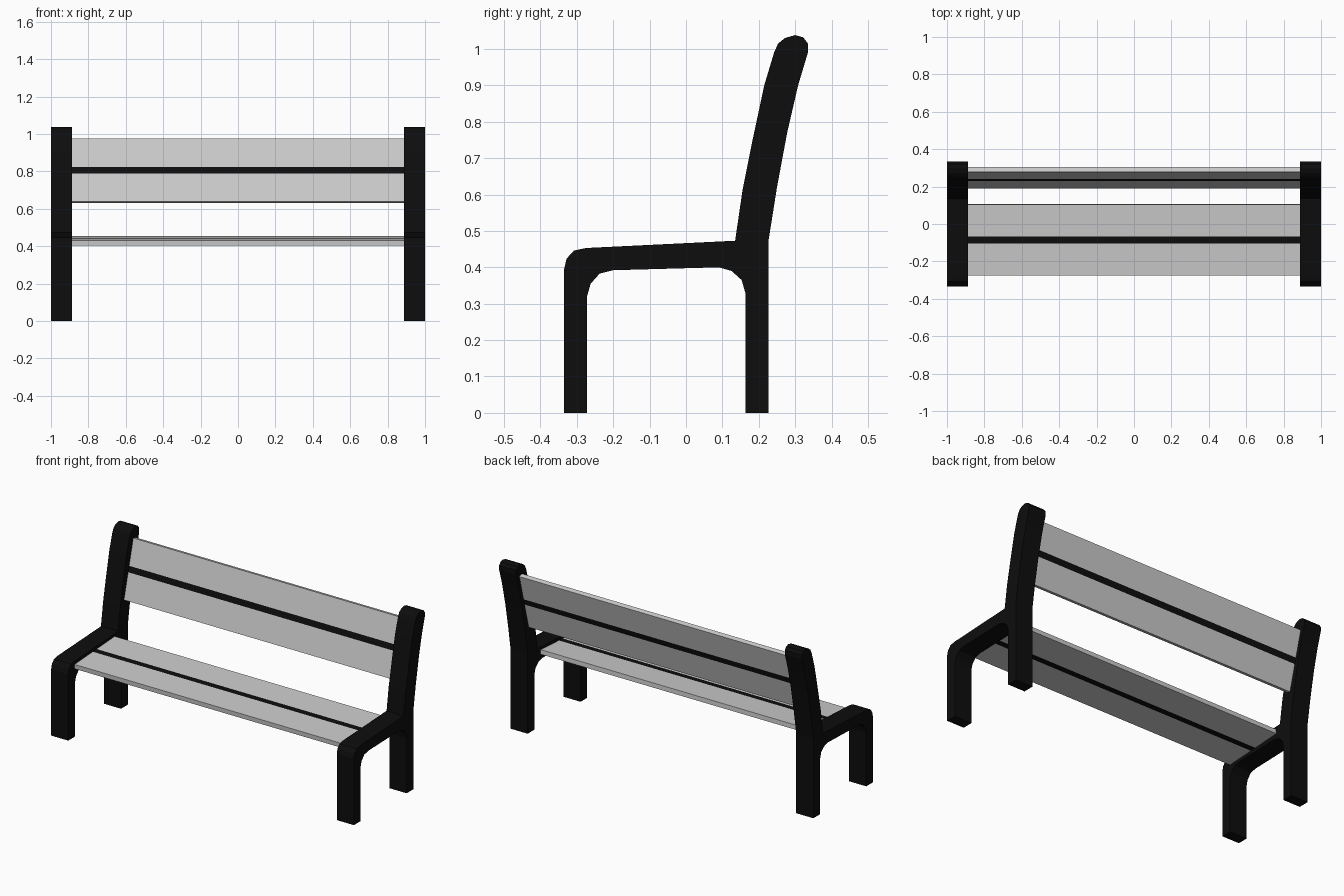
import bpy
import bmesh
from mathutils import Vector

default_cube = bpy.data.objects.get("Cube")
if default_cube:
    bpy.data.objects.remove(default_cube, do_unlink=True)


def make_material(name, level):
    material = bpy.data.materials.new(name)
    colour = (level, level, level, 1)
    material.diffuse_color = colour
    material.use_nodes = True
    shader = next(n for n in material.node_tree.nodes if n.type == "BSDF_PRINCIPLED")
    shader.inputs["Base Color"].default_value = colour
    return material


black = make_material("black", 0.004)
light_grey = make_material("light grey", 0.6)


def extrude_profile(name, profile, x_start, x_end, material):
    """Extrude a closed outline in the y-z plane along x."""
    bm = bmesh.new()
    outline = [bm.verts.new((x_start, y, z)) for y, z in profile]
    face = bm.faces.new(outline)
    extruded = bmesh.ops.extrude_face_region(bm, geom=[face])
    moved = [item for item in extruded["geom"] if isinstance(item, bmesh.types.BMVert)]
    bmesh.ops.translate(bm, verts=moved, vec=(x_end - x_start, 0, 0))
    bmesh.ops.recalc_face_normals(bm, faces=bm.faces)
    mesh = bpy.data.meshes.new(name)
    bm.to_mesh(mesh)
    bm.free()
    mesh.materials.append(material)
    part = bpy.data.objects.new(name, mesh)
    bpy.context.collection.objects.link(part)
    return part


# Side frames: legs, seat rail and leaning back post in one outline
front_leg_inside = [(-.335, 0), (-.272, 0), (-.272, .32), (-.262, .355), (-.237, .383), (-.2, .392)]
rear_leg = [(.09, .4), (.125, .39), (.153, .365), (.163, .33), (.163, 0), (.227, 0)]
post_rear = [(.227, .475), (.25, .62), (.278, .77), (.308, .9), (.335, .99)]
post_cap = [(.335, 1.015), (.322, 1.032), (.3, 1.038), (.272, 1.03), (.253, 1.015)]
post_front = [(.242, .99), (.215, .9), (.183, .75), (.155, .61), (.135, .473)]
rail_nose = [(-.275, .453), (-.308, .446), (-.328, .424), (-.335, .395)]
frame_outline = front_leg_inside + rear_leg + post_rear + post_cap + post_front + rail_nose

frame_inner, frame_outer = 0.887, 1.0
for side, sign in (("left", 1), ("right", -1)):
    extrude_profile(side + "_frame", frame_outline, sign * frame_inner, sign * frame_outer, black)


# Seat and back: two boards each, with a narrow dark strip between them
def board_panel(name, start, end, strip_width=0.036, thickness=0.027):
    start, end = Vector(start), Vector(end)
    along = (end - start).normalized()
    depth = Vector((along.y, -along.x)) * thickness
    middle = (start + end) / 2
    half_strip = along * strip_width / 2
    pieces = (
        ("lower_board", start, middle - half_strip, light_grey),
        ("strip", middle - half_strip, middle + half_strip, black),
        ("upper_board", middle + half_strip, end, light_grey),
    )
    for piece, a, b, material in pieces:
        section = [a, b, b + depth, a + depth]
        extrude_profile(name + "_" + piece, section, -frame_inner, frame_inner, material)


board_panel("seat", (-.275, .432), (.104, .455))
board_panel("back", (.191, .639), (.279, .975))
